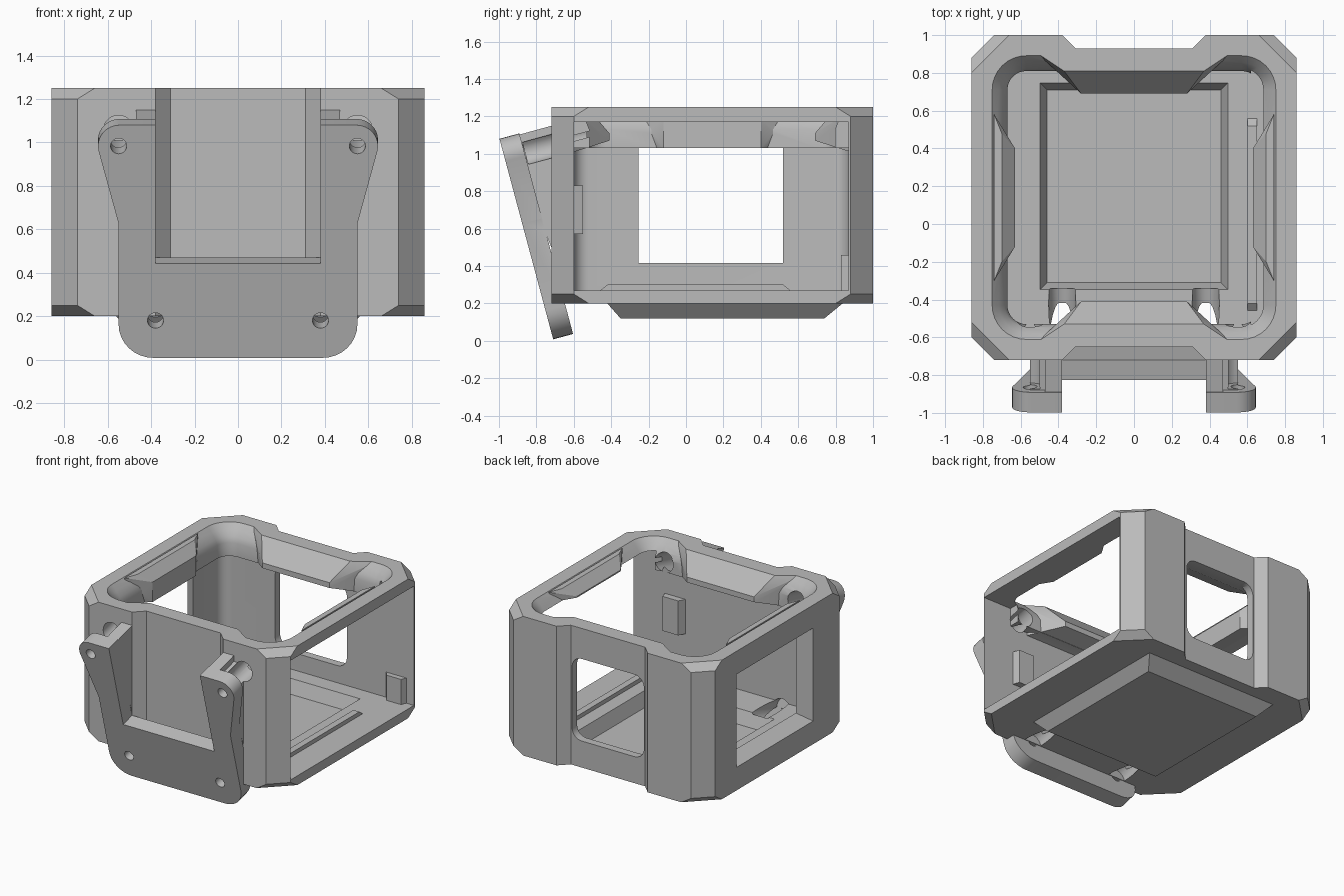
import bpy, bmesh, math
from mathutils import Vector

cube = bpy.data.objects.get("Cube")
if cube:
    bpy.data.objects.remove(cube, do_unlink=True)

grey = bpy.data.materials.new("plain_grey")
grey.use_nodes = True
grey.diffuse_color = (0.5, 0.5, 0.5, 1)
grey.node_tree.nodes["Principled BSDF"].inputs["Base Color"].default_value = (0.5, 0.5, 0.5, 1)


def finish(name, bm):
    bmesh.ops.recalc_face_normals(bm, faces=bm.faces)
    mesh = bpy.data.meshes.new(name)
    bm.to_mesh(mesh)
    bm.free()
    mesh.materials.append(grey)
    ob = bpy.data.objects.new(name, mesh)
    bpy.context.collection.objects.link(ob)
    return ob


def loft(name, rings):
    """Closed solid through rings that have equal point counts."""
    bm = bmesh.new()
    vs = [[bm.verts.new(p) for p in ring] for ring in rings]
    n = len(vs[0])
    for a, b in zip(vs, vs[1:]):
        for i in range(n):
            j = (i + 1) % n
            bm.faces.new((a[i], a[j], b[j], b[i]))
    bm.faces.new(vs[0])
    bm.faces.new(vs[-1])
    return finish(name, bm)


def hull(name, points):
    bm = bmesh.new()
    for p in points:
        bm.verts.new(p)
    bmesh.ops.convex_hull(bm, input=bm.verts)
    return finish(name, bm)


def rounded(x0, x1, y0, y1, r, steps=8):
    pts = []
    for k, (cx, cy) in enumerate([(x1 - r, y1 - r), (x0 + r, y1 - r), (x0 + r, y0 + r), (x1 - r, y0 + r)]):
        for i in range(steps + 1):
            a = math.pi / 2 * (k + i / steps)
            pts.append((cx + r * math.cos(a), cy + r * math.sin(a)))
    return pts


def box(name, x0, x1, y0, y1, z0, z1):
    return hull(name, [(x, y, z) for x in (x0, x1) for y in (y0, y1) for z in (z0, z1)])


def boolean(target, tool, operation="DIFFERENCE"):
    """Combine a tool into the target, then remove the tool."""
    mod = target.modifiers.new("cut", "BOOLEAN")
    mod.operation, mod.solver, mod.object = operation, "EXACT", tool
    result = bpy.data.meshes.new_from_object(
        target.evaluated_get(bpy.context.evaluated_depsgraph_get()))
    target.modifiers.clear()
    target.data = result
    bpy.data.objects.remove(tool, do_unlink=True)


def rod(name, a, b, r, r2=None):
    a, b = Vector(a), Vector(b)
    side = Vector((1, 0, 0))
    up = side.cross((b - a).normalized())
    circle = [side * math.cos(t) + up * math.sin(t) for t in (2 * math.pi * i / 24 for i in range(24))]
    return loft(name, [[a + c * r for c in circle], [b + c * (r2 or r) for c in circle]])


# Outer shell: octagon with deeper corner cuts at the top and bottom
MID = 0.14


def octagon(z, c):
    q = [(.86 - c, -.86), (.86, c - .86), (.86, .86 - c), (.86 - c, .86)]
    return [(x, y + MID, z) for x, y in q + [(-x, -y) for x, y in q]]


frame = loft("frame", [octagon(.2, .2), octagon(.25, .12), octagon(1.2, .12), octagon(1.25, .2)])

# Raised underside pan
hull("pan", [(sx * w, y, z) for sx in (-1, 1)
             for w, y, z in ((.57, -.43, .21), (.57, .85, .21), (.49, -.35, .12), (.49, .74, .12))])
boolean(frame, bpy.data.objects["pan"], "UNION")

# Inner cavity and the flared top opening with a lip
boolean(frame, loft("cavity", [[(x, y, z) for x, y in rounded(-.74, 1.2, -.6, .87, .08)] for z in (.27, 1.03)]))
boolean(frame, loft("top_opening", [
    [(x, y, z) for x, y in rounded(-w, w, MID - w, MID + w, .1 + (w - .67))]
    for z, w in ((1.0, .67), (1.13, .67), (1.17, .685), (1.21, .715), (1.26, .76))]))

# Channels down the front and back, with thickened lips behind them
for s in (-1, 1):
    def at(d):
        return MID + s * d
    boolean(frame, hull("channel", [(x, at(d), z) for z in (0.1, 1.3)
                                    for x, d in ((-.42, .9), (.42, .9), (-.31, .79), (.31, .79))]))
    lip = [(x * m, at(d), z) for m in (-1, 1) for x, d, z in
           ((.52, .77, 1.25), (.37, .67, 1.25), (.28, .55, 1.11), (.28, .55, 1.07),
            (.5, .77, 1.0), (.31, .78, 1.25))]
    boolean(frame, hull("channel_lip", lip), "UNION")
    # Slight bulge in the middle of each side lip
    boolean(frame, hull("side_bulge", [(s * x, y, z) for x, y, z in
            ((.63, -.12, 1.18), (.63, .4, 1.18), (.63, -.12, 1.03), (.63, .4, 1.03), (.72, -.2, 1.03),
             (.72, .48, 1.03), (.74, -.3, 1.25), (.74, .58, 1.25), (.7, -.2, 1.25), (.7, .48, 1.25))]), "UNION")

# Open side, side window, back window and floor recess
boolean(frame, box("side_opening", .62, 1.2, -.6, .87, .27, 1.17))
boolean(frame, hull("side_window", [(x, y, z) for x, ys, zs in
        ((-.90, (-.30, .66), (.36, 1.09)), (-.73, (-.25, .51), (.42, 1.03))) for y in ys for z in zs]))
boolean(frame, loft("back_window", [[(x, y, z) for x, z in rounded(-.3, .3, .4, 1.02, .08)] for y in (.8, 1.1)]))
boolean(frame, hull("floor_recess", [(s * x, y, z) for s in (-1, 1) for x, y, z in
        ((.5, -.35, .28), (.5, .75, .28), (.46, -.31, .17), (.46, .71, .17))]))

# Tilted mounting plate: u runs up the plate, t runs back through it
TILT = math.radians(15)
foot = Vector((0, -.71, .008))
up_dir = Vector((0, -math.sin(TILT), math.cos(TILT)))
back_dir = Vector((0, math.cos(TILT), math.sin(TILT)))


def on_plate(x, u, t):
    return foot + up_dir * u + back_dir * t + Vector((x, 0, 0))


def arc(cx, cu, r, a0, a1, n=8):
    return [(cx + r * math.cos(math.radians(a0 + (a1 - a0) * i / n)),
             cu + r * math.sin(math.radians(a0 + (a1 - a0) * i / n))) for i in range(n + 1)]


half = arc(.39, .16, .16, -90, 0) + [(.55, .64)] + arc(.545, 1.01, .1, -14, 90) + [(.38, 1.11), (.38, .45)]
outline = half + [(-x, u) for x, u in reversed(half)]
plate = loft("mounting_plate", [[on_plate(x, u, t) for x, u in outline] for t in (0, .11)])

# Wedges joining the plate arms to the frame
for s in (-1, 1):
    for x0, x1, drop in ((.38, .47, 0), (.46, .55, .045)):
        wedge = hull("arm_wedge", [(s * x, y, z) for x in (x0, x1) for y, z in
                     ((-.9, 1.1 - drop), (-.70, 1.155 - drop), (-.70, .45), (-.76, .6))])
        boolean(plate, wedge, "UNION")

# Screw holes through the plate and wider driver holes through the frame
for s in (-1, 1):
    for x, u, reach in ((.55, 1.01, .52), (.38, .178, .42)):
        boolean(plate, rod("screw_hole", on_plate(s * x, u, -.05), on_plate(s * x, u, .2), .037))
        for part in (plate, frame):
            boolean(part, rod("driver_hole", on_plate(s * x, u, .115), on_plate(s * x, u, reach), .072))

# Inner catches and the floor strip
hull("front_catch", [(x, y, z) for x, y in ((.42, -.61), (.60, -.61), (.45, -.55), (.58, -.55)) for z in (.57, .83)])
hull("back_catch", [(x, y, z) for x, y in ((.62, .88), (.80, .88), (.66, .83), (.78, .83)) for z in (.26, .46)])
hull("floor_strip", [(x, y, z) for x in (.60, .65) for y, z in ((-.47, .26), (.57, .26), (-.42, .30), (.52, .30))])

for ob in list(bpy.context.scene.objects):
    if ob.type == "MESH":
        bpy.ops.object.select_all(action="DESELECT")
        ob.select_set(True)
        bpy.context.view_layer.objects.active = ob
        bpy.ops.object.shade_smooth_by_angle(angle=math.radians(25))
